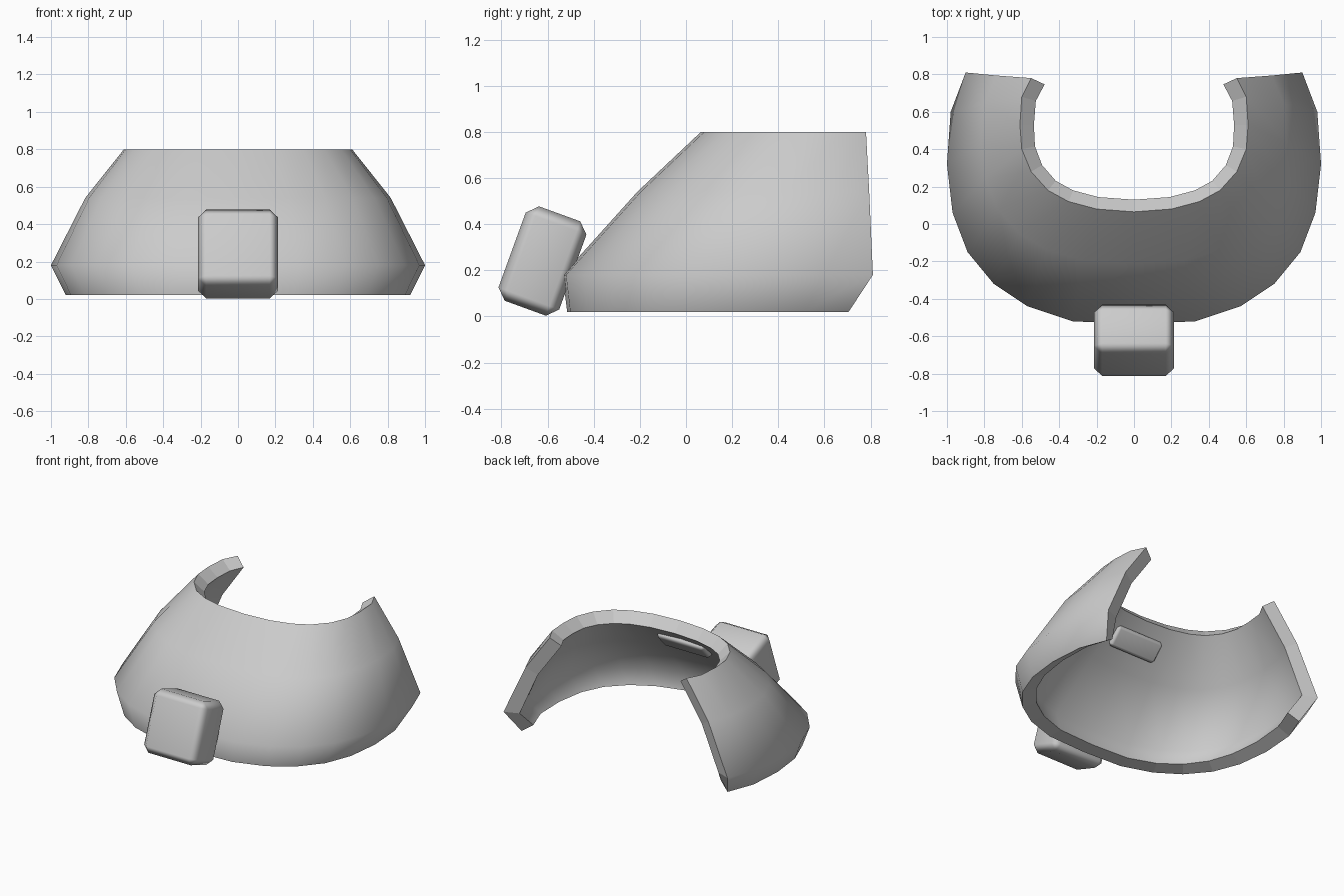
import bpy, bmesh, math
from mathutils import Vector

cube = bpy.data.objects.get("Cube")
if cube:
    bpy.data.objects.remove(cube, do_unlink=True)

grey = bpy.data.materials.new("light_grey")
grey.use_nodes = True
grey.diffuse_color = (0.6, 0.6, 0.6, 1)
grey.node_tree.nodes["Principled BSDF"].inputs["Base Color"].default_value = (0.6, 0.6, 0.6, 1)


def link(name, bm):
    mesh = bpy.data.meshes.new(name)
    bm.to_mesh(mesh)
    bm.free()
    mesh.materials.append(grey)
    obj = bpy.data.objects.new(name, mesh)
    bpy.context.collection.objects.link(obj)
    bpy.ops.object.select_all(action='DESELECT')
    obj.select_set(True)
    bpy.context.view_layer.objects.active = obj
    return obj


# Half outlines of the collar, from the front centre to the open end
WIDE = [(0, -.535), (.33, -.52), (.57, -.44), (.75, -.32), (.89, -.15),
        (.97, .06), (1, .32), (.98, .60), (.90, .81)]
NECK = [(0, .065), (.20, .08), (.35, .12), (.46, .18), (.55, .28),
        (.60, .40), (.61, .53), (.60, .68), (.55, .78)]


def blend(tx, ty):
    return [(a[0] + (b[0] - a[0]) * tx, a[1] + (b[1] - a[1]) * ty)
            for a, b in zip(WIDE, NECK)]


hem = [(x * .92, -.515 + (y + .535) * .907) for x, y in WIDE]
rings = [(.02, hem), (.18, WIDE), (.54, blend(.47, .54)), (.80, NECK)]

# Collar shell: mirrored rings joined into a sheet, then thickened inwards
bm = bmesh.new()
rows = []
for z, half in rings:
    full = [(-x, y) for x, y in half[:0:-1]] + half
    rows.append([bm.verts.new((x, y, z)) for x, y in full])
for low, high in zip(rows, rows[1:]):
    for i in range(len(low) - 1):
        bm.faces.new((low[i], low[i + 1], high[i + 1], high[i]))
sheet_faces = len(bm.faces)
collar = link("collar_shell", bm)
solid = collar.modifiers.new("thickness", 'SOLIDIFY')
solid.thickness = .095
solid.offset = -1
solid.use_even_offset = True
bpy.ops.object.modifier_apply(modifier=solid.name)
bpy.ops.object.shade_smooth_by_angle(angle=math.radians(62))
for poly in collar.data.polygons[2 * sheet_faces:]:
    poly.use_smooth = False     # crisp rim facets


def block(name, size, centre, tilt, bevel):
    """Chamfered block leaning about the x axis."""
    bm = bmesh.new()
    bmesh.ops.create_cube(bm, size=1)
    bmesh.ops.scale(bm, vec=Vector(size), verts=bm.verts)
    bmesh.ops.bevel(bm, geom=bm.edges[:], offset=bevel, segments=1,
                    affect='EDGES', profile=.5)
    obj = link(name, bm)
    obj.location = centre
    obj.rotation_euler.x = math.radians(tilt)
    bpy.ops.object.shade_smooth()
    weighted = obj.modifiers.new("weighted_normals", 'WEIGHTED_NORMAL')
    weighted.keep_sharp = True
    return obj


# Tag block hanging at the front, and the small lug inside the shell
block("front_block", (.43, .28, .435), (0, -.622, .24), -20, .045)
block("inner_lug", (.38, .12, .15), (0, -.01, .63), -43, .02)
